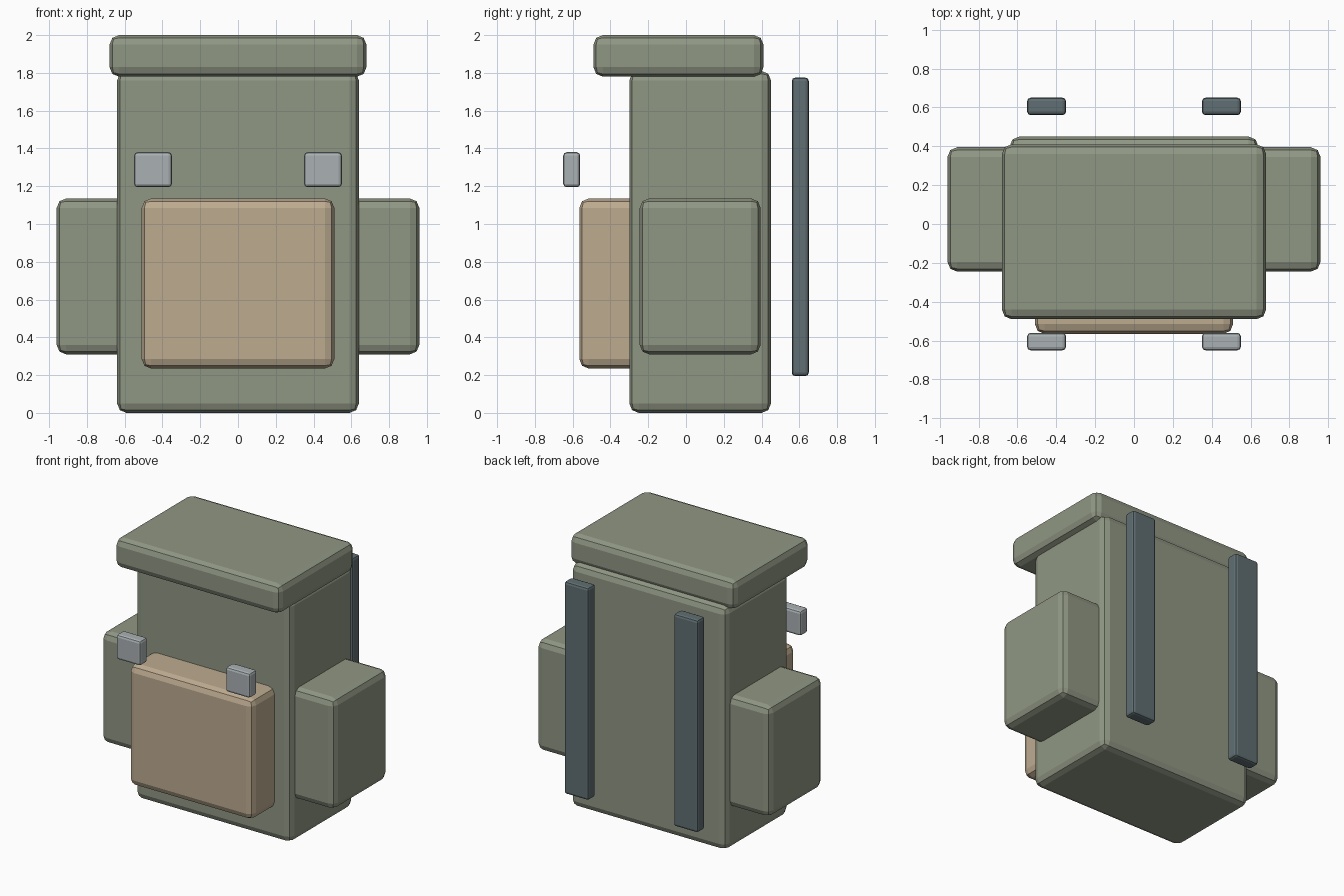
import bpy
import bmesh
from mathutils import Vector

cube = bpy.data.objects.get("Cube")
if cube:
    bpy.data.objects.remove(cube, do_unlink=True)


def make_material(name, colour):
    mat = bpy.data.materials.new(name)
    mat.use_nodes = True
    rgba = (*colour, 1.0)
    mat.diffuse_color = rgba
    mat.node_tree.nodes["Principled BSDF"].inputs["Base Color"].default_value = rgba
    return mat


olive = make_material("olive canvas", (0.28, 0.31, 0.23))
tan = make_material("tan canvas", (0.51, 0.41, 0.28))
metal = make_material("light grey metal", (0.40, 0.44, 0.45))
slate = make_material("slate webbing", (0.117, 0.156, 0.168))


def rounded_box(name, low, high, bevel, mat):
    """Box between two corners with softly bevelled edges."""
    low, high = Vector(low), Vector(high)
    size, centre = high - low, (low + high) / 2
    bm = bmesh.new()
    bmesh.ops.create_cube(bm, size=1)
    bmesh.ops.scale(bm, vec=size, verts=bm.verts)
    mesh = bpy.data.meshes.new(name)
    bm.to_mesh(mesh)
    bm.free()
    mesh.materials.append(mat)
    obj = bpy.data.objects.new(name, mesh)
    obj.location = centre
    bpy.context.collection.objects.link(obj)
    mod = obj.modifiers.new("soft edges", "BEVEL")
    mod.width = bevel
    mod.segments = 2
    return obj


def mirrored_pair(name, low, high, bevel, mat):
    """Left part as given, right part reflected across x = 0."""
    rounded_box("left_" + name, low, high, bevel, mat)
    rounded_box("right_" + name, (-high[0], low[1], low[2]),
                (-low[0], high[1], high[2]), bevel, mat)


# Main bag and overhanging lid
rounded_box("main_bag", (-0.64, -0.30, 0), (0.64, 0.45, 1.81), 0.05, olive)
rounded_box("lid", (-0.68, -0.49, 1.78), (0.68, 0.41, 2), 0.05, olive)

# Pockets
rounded_box("front_pocket", (-0.51, -0.565, 0.235), (0.51, -0.24, 1.135), 0.05, tan)
mirrored_pair("side_pocket", (0.58, -0.245, 0.31), (0.96, 0.395, 1.135), 0.05, olive)

# Buckles in front, shoulder straps behind
mirrored_pair("buckle", (0.35, -0.65, 1.195), (0.55, -0.56, 1.38), 0.018, metal)
mirrored_pair("shoulder_strap", (0.35, 0.56, 0.195), (0.55, 0.65, 1.775), 0.018, slate)
